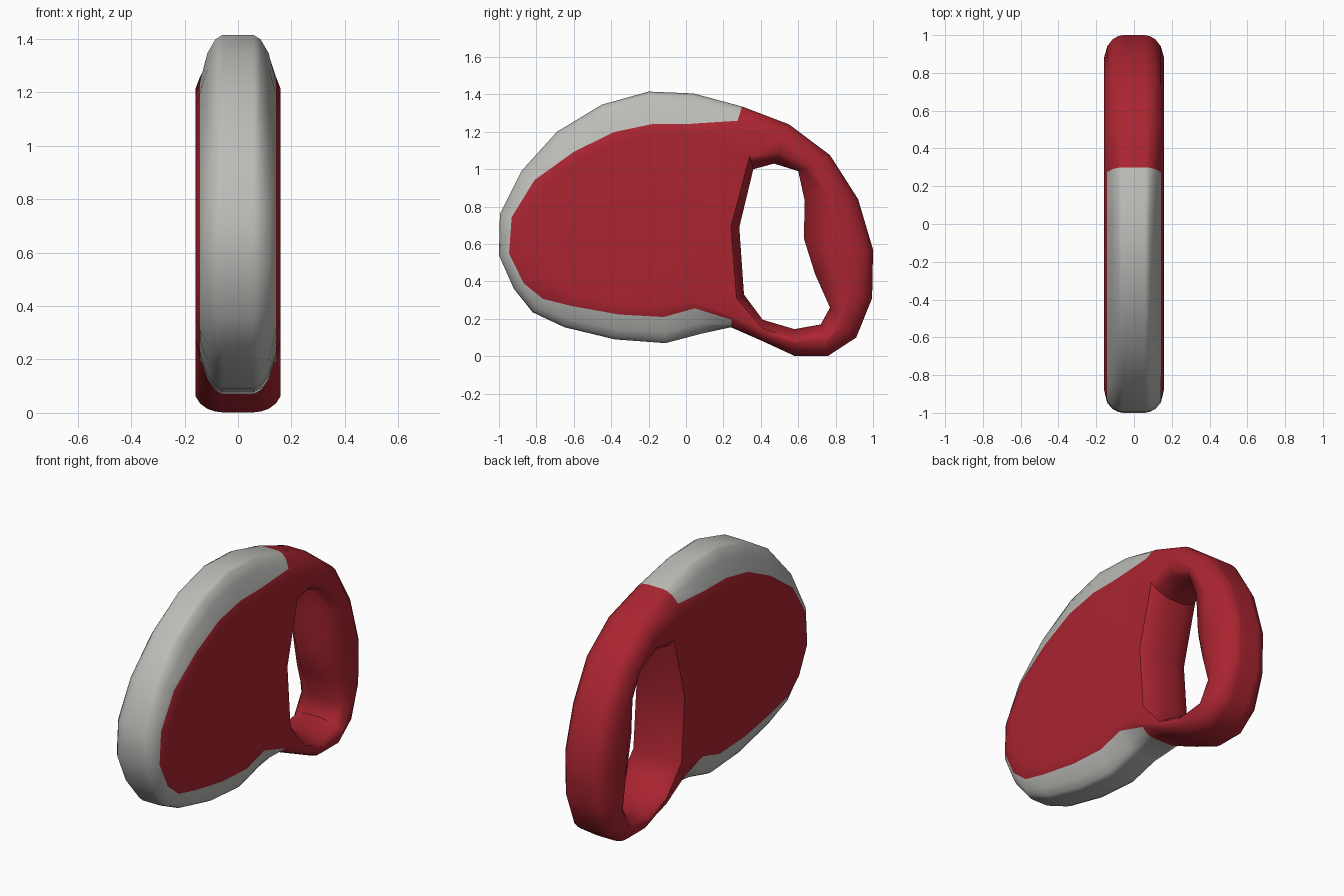
import bpy, bmesh
from mathutils import Vector

if "Cube" in bpy.data.objects:
    bpy.data.objects.remove(bpy.data.objects["Cube"])

# Outline of the casing and handle: y, z, inset of colour border, inset of flat side
OUTLINE = [
    (0.30, 1.335, .08, .13), (0.55, 1.24, .045, .09), (0.77, 1.075, .045, .09),
    (0.92, 0.84, .06, .12), (1.0, 0.57, .06, .13), (0.995, 0.31, .06, .12),
    (0.91, 0.10, .05, .09), (0.76, 0.002, .035, .065), (0.58, 0.002, .035, .065),
    (0.40, 0.085, .02, .035), (0.24, 0.155, .04, .06), (0.08, 0.12, .14, .18),
    (-0.11, 0.07, .14, .20), (-0.38, 0.09, .135, .195), (-0.65, 0.155, .12, .18),
    (-0.82, 0.235, .09, .15), (-0.92, 0.36, .06, .13), (-1.0, 0.54, .055, .13),
    (-0.995, 0.76, .065, .13), (-0.88, 0.99, .085, .15), (-0.69, 1.20, .14, .20),
    (-0.45, 1.345, .16, .22), (-0.20, 1.415, .175, .235), (0.04, 1.405, .165, .225)]
# Grip hole at the middle of the width, and where it meets the flat sides
HOLE = [(.36, 1.0), (.47, 1.03), (.60, .99), (.635, .83), (.63, .63), (.69, .44),
        (.77, .26), (.72, .17), (.58, .145), (.41, .195), (.31, .33), (.285, .69)]
CREST = [(.34, 1.07), (.50, 1.09), (.66, 1.01), (.75, .86), (.78, .63), (.80, .42),
         (.83, .23), (.76, .11), (.58, .09), (.41, .15), (.27, .31), (.24, .69)]
BODY_START = 10      # outline points from here on belong to the grey rim


def material(name, rgb):
    m = bpy.data.materials.new(name)
    m.diffuse_color = (*rgb, 1)
    m.use_nodes = True
    m.node_tree.nodes["Principled BSDF"].inputs["Base Color"].default_value = m.diffuse_color
    return m


def inset(column):
    """Outline moved inwards along its normals by the given column."""
    pts, n = [Vector(p[:2]) for p in OUTLINE], len(OUTLINE)
    out = []
    for i, p in enumerate(pts):
        t = (pts[(i + 1) % n] - pts[i - 1]).normalized()
        out.append(p + Vector((t.y, -t.x)) * OUTLINE[i][column])
    return out


def blend(a, b, f):
    return [Vector(p).lerp(Vector(q), f) for p, q in zip(a, b)]


def shell(bm, half):
    """Loft a symmetric band from (x, loop) pairs listed from side to middle."""
    levels = [(-x, l, k) for k, (x, l) in enumerate(half)]
    levels += [(x, l, k) for k, (x, l) in reversed(list(enumerate(half)))]
    rings = [([bm.verts.new((x, p[0], p[1])) for p in l], k) for x, l, k in levels]
    faces = []
    for (a, ka), (b, kb) in zip(rings, rings[1:]):
        for i in range(len(a)):
            j = (i + 1) % len(a)
            faces.append((bm.faces.new((a[i], a[j], b[j], b[i])), i, min(ka, kb)))
    return rings[0][0], rings[-1][0], faces


def loop_edges(bm, ring):
    return [bm.edges.get((ring[i - 1], ring[i])) for i in range(len(ring))]


bm = bmesh.new()
outer = [Vector(p[:2]) for p in OUTLINE]
border, flat = inset(2), inset(3)

# Outer rounded wall; the rim outside the colour border is grey on the body
left, right, faces = shell(bm, [(.16, flat), (.142, border),
                                (.115, blend(outer, border, .4)),
                                (.085, blend(outer, border, .1)), (.058, outer)])
for f, i, band in faces:
    f.material_index = 1 if i >= BODY_START and band >= 1 else 0

# Rounded wall of the grip hole
h_left, h_right, _ = shell(bm, [(.16, CREST), (.13, blend(CREST, HOLE, .5)),
                                (.06, HOLE)])

# Flat sides around the hole
for a, b, s in ((left, h_left, -1), (right, h_right, 1)):
    bmesh.ops.triangle_fill(bm, use_beauty=True, normal=(s, 0, 0),
                            edges=loop_edges(bm, a) + loop_edges(bm, b))
bmesh.ops.recalc_face_normals(bm, faces=bm.faces)

mesh = bpy.data.meshes.new("leash_casing")
bm.to_mesh(mesh)
bm.free()
casing = bpy.data.objects.new("leash_casing", mesh)
bpy.context.collection.objects.link(casing)
mesh.materials.append(material("red", (.40, .018, .03)))
mesh.materials.append(material("light_grey", (.50, .50, .48)))

bpy.context.view_layer.objects.active = casing
casing.select_set(True)
bpy.ops.object.shade_smooth_by_angle(angle=.8)
casing.modifiers.new("even_shading", 'WEIGHTED_NORMAL').keep_sharp = True
